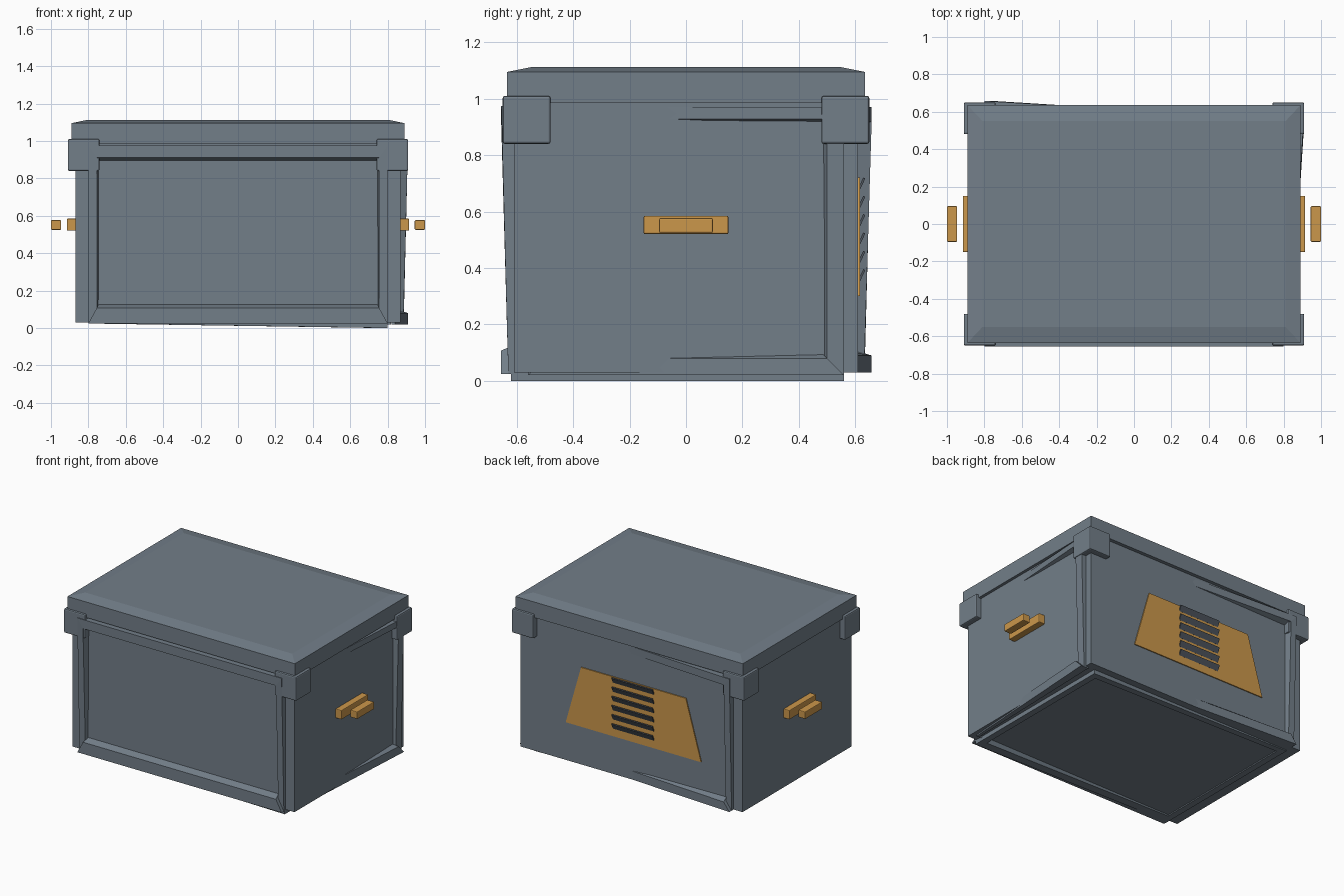
import bpy, bmesh, math
from mathutils import Matrix

if "Cube" in bpy.data.objects:
    bpy.data.objects.remove(bpy.data.objects["Cube"])


def material(name, rgb):
    m = bpy.data.materials.new(name)
    m.diffuse_color = (*rgb, 1)
    m.use_nodes = True
    m.node_tree.nodes["Principled BSDF"].inputs["Base Color"].default_value = m.diffuse_color
    return m


GREY = material("slate grey", (0.17, 0.21, 0.25))
DARK = material("dark grey", (0.075, 0.09, 0.11))
GOLD = material("ochre", (0.60, 0.31, 0.07))


def add_mesh(name, bm, mat):
    bmesh.ops.recalc_face_normals(bm, faces=bm.faces)
    me = bpy.data.meshes.new(name)
    bm.to_mesh(me)
    bm.free()
    ob = bpy.data.objects.new(name, me)
    bpy.context.collection.objects.link(ob)
    me.materials.append(mat)
    return ob


def box(name, lo, hi, mat, bevel=0, tilt=0):
    bm = bmesh.new()
    bmesh.ops.create_cube(bm, size=1)
    size = [b - a for a, b in zip(lo, hi)]
    mid = [(a + b) / 2 for a, b in zip(lo, hi)]
    bm.transform(Matrix.Translation(mid) @ Matrix.Rotation(tilt, 4, 'X')
                 @ Matrix.Diagonal((*size, 1)))
    ob = add_mesh(name, bm, mat)
    if bevel:
        mod = ob.modifiers.new("soft edge", 'BEVEL')
        mod.width, mod.segments = bevel, 2
    return ob


def loft(name, loops, mat):
    """Closed solid through loops of equal length, capped at both ends."""
    bm = bmesh.new()
    rows = [[bm.verts.new(p) for p in loop] for loop in loops]
    n = len(rows[0])
    for a, b in zip(rows, rows[1:]):
        for i in range(n):
            j = (i + 1) % n
            bm.faces.new((a[i], a[j], b[j], b[i]))
    bm.faces.new(rows[0])
    bm.faces.new(rows[-1])
    return add_mesh(name, bm, mat)


def rect(x, y, z):
    return [(-x, -y, z), (x, -y, z), (x, y, z), (-x, y, z)]


def trim_frame(name, place, outer, inner, depth):
    """Four mitred trim bars; place(u, v, d) maps panel coordinates to space."""
    def corners(r):
        u0, u1, v0, v1 = r
        return [(u0, v0), (u1, v0), (u1, v1), (u0, v1)]
    out, inn = corners(outer), corners(inner)
    sides = ("bottom", "right", "top", "left")
    for k, side in enumerate(sides):
        loops = []
        for e in (k, (k + 1) % 4):
            (ou, ov), (iu, iv) = out[e], inn[e]
            d = depth(ou, ov, side)
            mu, mv = ou + 0.75 * (iu - ou), ov + 0.75 * (iv - ov)
            base = min(d, 0) - 0.02
            loops.append([place(ou, ov, base), place(ou, ov, d),
                          place(mu, mv, d), place(iu, iv, base)])
        loft(f"{name}_{side}", loops, GREY)


# Main case and lid with a shallow sloped top
box("case_body", (-0.87, -0.61, 0.03), (0.87, 0.61, 1.0), GREY)
loft("lid", [rect(0.89, 0.635, 0.985), rect(0.89, 0.635, 1.095),
             rect(0.81, 0.55, 1.112)], GREY)

# Corner brackets
for sx in (-1, 1):
    for sy in (-1, 1):
        xs, ys = sorted((sx * 0.74, sx * 0.91)), sorted((sy * 0.48, sy * 0.65))
        box("corner_bracket", (xs[0], ys[0], 0.84), (xs[1], ys[1], 1.01),
            GREY, 0.008)


# Panel trims, slightly tilted out of the walls
def front_depth(u, v, side):
    if side in ("top", "bottom"):
        return 0.045
    return 0.045 if v > 0.5 else 0.02


def side_depth(u, v, side):
    lean = 0.004 + 0.06 * u
    if side in ("left", "right") and v < 0.5:
        lean -= 0.022
    return lean


def back_depth(u, v, side):
    lean = -0.06 * u
    if side in ("left", "right") and v < 0.5:
        lean -= 0.025
    return lean


trim_frame("front_trim", lambda u, v, d: (u, -0.61 - d, v),
           (-0.8, 0.8, 0.025, 0.975), (-0.74, 0.74, 0.135, 0.89), front_depth)
trim_frame("side_trim", lambda u, v, d: (0.87 + d, u, v),
           (-0.56, 0.56, 0.02, 0.97), (-0.48, 0.48, 0.10, 0.915), side_depth)
trim_frame("back_trim", lambda u, v, d: (u, 0.61 + d, v),
           (-0.8, 0.8, 0.03, 0.97), (-0.74, 0.74, 0.11, 0.90), back_depth)
trim_frame("base_trim", lambda u, v, d: (u, v, 0.03 - d),
           (-0.8, 0.8, -0.62, 0.56), (-0.74, 0.74, -0.54, 0.50),
           lambda u, v, side: 0.018 + 0.015 * u)

# Side handles: mounting plate and grip
for s in (-1, 1):
    xs = sorted((s * 0.865, s * 0.915))
    box("handle_mount", (xs[0], -0.15, 0.52), (xs[1], 0.15, 0.585), GOLD, 0.005)
    xs = sorted((s * 0.945, s * 1.0))
    box("handle_grip", (xs[0], -0.095, 0.525), (xs[1], 0.095, 0.577), GOLD, 0.005)

# Back vent plate with angled slats
outline = [(-0.55, 0.3), (0.51, 0.3), (0.39, 0.72), (-0.43, 0.72)]
loft("vent_plate", [[(x, y, z) for x, z in outline] for y in (0.609, 0.617)], GOLD)
for i in range(6):
    z = 0.375 + 0.065 * i
    box("vent_slat", (-0.18, 0.619, z - 0.021), (0.14, 0.627, z + 0.021),
        DARK, 0, math.radians(-25))
